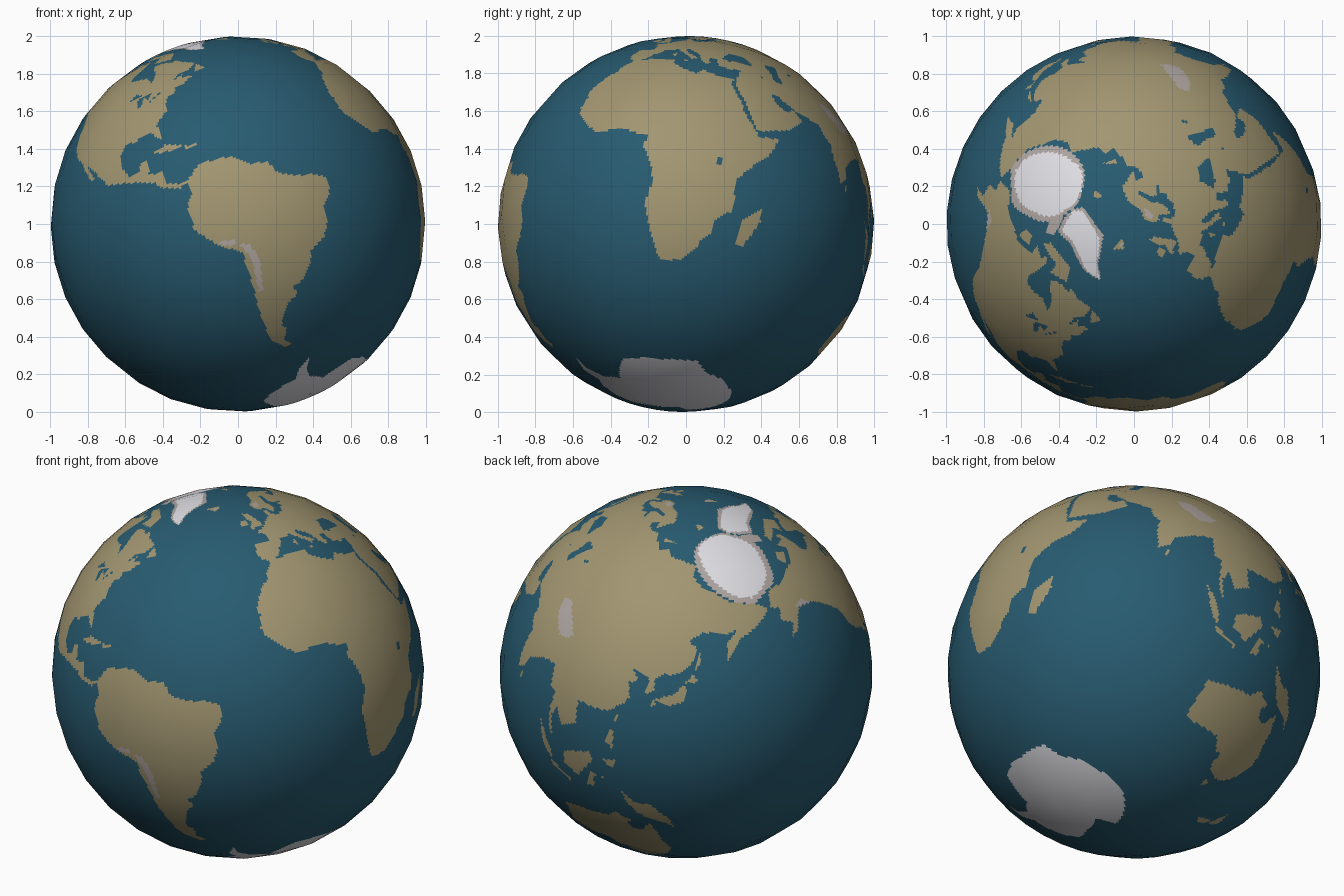
import bpy, math
from mathutils import Matrix, Vector

SEG, RING, SUB = 32, 16, 14            # low-poly ball, each facet finely divided for painting
COLS, ROWS = SEG * SUB, RING * SUB
OCEAN, LAND, ROCK, ICE = range(4)
paint = [[OCEAN] * COLS for _ in range(ROWS)]


def fill(colour, outline):
    """Scanline fill of a (longitude, latitude) outline onto the ball's faces."""
    for r in range(ROWS):
        lat = -90 + (r + 0.5) * 180 / ROWS
        xs = []
        for (x1, y1), (x2, y2) in zip(outline, outline[1:] + outline[:1]):
            if (y1 > lat) != (y2 > lat):
                xs.append(x1 + (lat - y1) * (x2 - x1) / (y2 - y1))
        xs.sort()
        for a, b in zip(xs[::2], xs[1::2]):
            first = math.ceil((a + 180) * COLS / 360 - 0.5)
            last = math.floor((b + 180) * COLS / 360 - 0.5)
            for c in range(first, last + 1):
                paint[r][c % COLS] = colour


# polar sea ice: grey fringe, then white
fill(ROCK, [(-180, 69), (-165, 71), (-146, 72), (-124, 76.5), (-100, 79), (-60, 83), (0, 84), (40, 83),
            (75, 80), (100, 78), (122, 75.5), (145, 72.5), (164, 70), (180, 69), (180, 90), (-180, 90)])
fill(ICE, [(-180, 71), (-165, 72.5), (-146, 75), (-124, 79), (-100, 81), (-60, 84), (0, 84.5), (40, 83.5),
           (75, 81), (100, 80), (122, 78), (145, 75), (164, 72), (180, 71), (180, 90), (-180, 90)])

# africa
fill(LAND, [(-6, 35.8), (3, 37), (10, 37.3), (11, 34), (15, 32.3), (20, 30.8), (22, 32.8), (29, 31),
            (34, 31.2), (32.5, 29.8), (35.5, 24), (37.3, 21), (38.5, 18), (43, 12), (44, 10.5), (51, 12),
            (48, 5), (42, -1.5), (39, -6), (40.6, -15), (35, -20), (35.3, -24), (32.7, -26), (32, -29),
            (27, -33.7), (20, -34.8), (18.3, -33), (15, -27), (12, -18), (13.7, -11), (12, -5), (9, 0),
            (9.7, 4), (6, 4.3), (1, 6), (-4, 5.2), (-8, 4.4), (-13, 8.5), (-16.7, 12.5), (-17.4, 14.7),
            (-16.3, 19), (-17, 21), (-13, 27.7), (-9.7, 30), (-9.5, 32)])
# europe
fill(LAND, [(-9, 43), (-1.5, 43.5), (-1.2, 46), (-4.7, 48.4), (-1.5, 48.8), (2, 51), (4.5, 52.5), (8.2, 54),
            (8.2, 57), (10.5, 57.5), (10, 54.5), (14, 54), (19, 54.5), (21, 57), (24, 57.5), (23.5, 59),
            (30, 60), (34, 64), (37, 64), (44, 66), (46, 68), (54, 68.5), (60, 69), (60, 40), (48, 37),
            (36, 36.7), (31, 36.5), (28, 36.8), (26.5, 39), (27, 41), (24, 40.8), (22.8, 40), (24, 38),
            (22.5, 36.5), (20, 39.5), (19, 42), (13.7, 45.3), (12.4, 44.5), (14, 42.4), (18.4, 40), (16, 38),
            (15.5, 40), (12, 42), (8.8, 44.3), (6, 43), (3.2, 43), (3, 41.8), (0, 39.5), (-2, 36.8),
            (-5.5, 36), (-9, 37), (-9.4, 39)])
# northern peninsula
fill(LAND, [(30, 60), (22.5, 60), (21.5, 62.5), (25, 65.5), (22, 65.7), (17.5, 61.5), (18.5, 59.8), (16.5, 57),
            (14.2, 55.5), (12.7, 56), (11, 59), (8, 58), (5.2, 60), (5.5, 62.3), (11, 64.5), (15, 68.5),
            (21, 70), (28, 71), (40, 67.5), (40, 66.3), (33, 66.6), (36, 63.5)])
# asia
fill(LAND, [(60, 69), (67, 69), (67, 72.5), (73, 72), (80, 73), (87, 75), (104, 77.7), (113, 74), (128, 72.5),
            (140, 72.5), (160, 69.8), (170, 69.5), (180, 69), (190, 66), (180, 63), (170, 60), (163, 58),
            (162, 56), (157, 51), (156, 57), (163, 61.5), (155, 59.3), (142, 59), (135, 54.7), (141, 53),
            (140, 48), (135, 43.5), (129.5, 42), (127.5, 39.5), (129.4, 36), (126.5, 34.5), (126.5, 37.5),
            (125, 39.7), (121.5, 39), (118, 39), (122, 37), (119.3, 35), (121.8, 31), (121, 28), (117, 23.5),
            (110, 21), (106, 20), (109, 13), (105, 8.7), (100.5, 13.3), (100, 9), (103.5, 2), (100.5, 5.5),
            (98.5, 10), (97, 16.5), (94.5, 16), (91, 22.5), (87, 21), (80.3, 15), (80, 10.5), (77.5, 8),
            (74, 15), (72.7, 20), (70, 21), (67, 25), (57, 26), (50, 30), (48, 30), (44, 36), (48, 38), (60, 40)])
# arabian peninsula
fill(LAND, [(35, 33), (36, 36.8), (44, 37.5), (48, 30.5), (48.5, 28), (51, 25), (54, 24), (56.3, 26),
            (59.8, 22.5), (55, 17.5), (45, 12.8), (43, 13), (39, 21), (35, 28), (34, 31.5)])
# north america
fill(LAND, [(-168, 66), (-162, 70), (-156, 71.2), (-141, 69.7), (-128, 70.3), (-115, 68.5), (-97, 68),
            (-95, 71.5), (-88, 68.5), (-82, 69), (-82, 67), (-87, 64.5), (-94, 61), (-94, 58.5), (-88, 56.5),
            (-82, 55), (-80, 51.3), (-78.7, 52.5), (-77, 56), (-78, 60), (-77.5, 62.4), (-70, 61), (-66, 58.7),
            (-64, 60), (-61, 56), (-56, 52.5), (-60, 50.2), (-66, 50), (-70, 47), (-64.5, 48.7), (-65, 46.5),
            (-60, 46), (-65.5, 43.5), (-70, 43.7), (-70, 41.7), (-74, 40.5), (-76, 37), (-75.5, 35.2),
            (-81, 31.5), (-80, 26.5), (-81, 25.2), (-82.7, 28), (-84, 30), (-90, 29.2), (-94.5, 29.5),
            (-97.3, 27), (-97.5, 22), (-106, 22), (-109, 25.5), (-114, 31), (-109.5, 23), (-112, 25),
            (-115, 28.5), (-117.2, 32.7), (-120.6, 34.5), (-124.3, 40.3), (-124.3, 47.5), (-130, 54.5),
            (-136, 58.5), (-147, 60.8), (-152, 59), (-158, 56), (-164, 54.6), (-158, 58.6), (-165, 61),
            (-161, 64.5)])
# central america
fill(LAND, [(-97.5, 22.5), (-95, 18.5), (-91, 18.8), (-90, 21), (-87, 21.3), (-88.3, 16), (-83.3, 15),
            (-83.5, 11), (-80, 9.2), (-77.3, 8.5), (-80, 7.5), (-85.5, 10), (-87.5, 13), (-94, 16),
            (-105, 20), (-106, 22.5)])
# south america
fill(LAND, [(-77.3, 8.5), (-72, 12), (-70, 12), (-62, 10.6), (-57, 6), (-51.5, 4.5), (-50, 0), (-44, -2.7),
            (-38, -4), (-35, -6.5), (-35, -9), (-39, -14), (-39.5, -19), (-42, -23), (-48, -26), (-49, -29),
            (-53.5, -34), (-58, -34.5), (-57, -38), (-62, -39.5), (-65, -42.5), (-67.5, -46), (-66, -48),
            (-69, -52), (-65.5, -55), (-70, -55), (-75, -50), (-74, -42), (-73, -37), (-71.5, -30),
            (-70, -18.5), (-76, -14), (-81, -6), (-80, -2.5), (-80, 1), (-77.5, 4)])
# australia and its neighbours
fill(LAND, [(113.5, -22), (114, -26.5), (115.5, -34), (118, -35), (124, -33.2), (131, -31.5), (135.5, -34.8),
            (138, -33.5), (140, -38), (146.5, -39), (150, -37.3), (153, -31), (153, -25.5), (149, -21),
            (145.5, -15), (142.5, -11), (141, -16), (139, -17.5), (135.5, -15), (137, -12.2), (131, -11.5),
            (129, -15), (122, -18)])
fill(LAND, [(131, -1), (135, -3), (141, -2.7), (147, -6), (150.5, -10.5), (146, -8.5), (143, -9), (138, -8), (133, -4)])
fill(LAND, [(144.7, -41), (148.3, -41), (147, -43.5)])
fill(LAND, [(173, -34.5), (178.4, -37.7), (175, -41.5), (174, -39)])
fill(LAND, [(172.8, -40.6), (174, -42), (170.7, -46), (166.5, -46)])
# south-east asian islands
fill(LAND, [(109, 1.5), (117, 7), (119, 5), (116, -4), (110.5, -3)])
fill(LAND, [(95.3, 5.5), (104, -2), (105.8, -6), (102, -4)])
fill(LAND, [(105, -6.5), (114.5, -7.5), (114.5, -8.6), (106, -7.6)])
fill(LAND, [(119.5, 0.8), (125, 1.3), (121, 0), (122.5, -4.5), (120, -5.5)])
fill(LAND, [(120.3, 18.5), (122, 18.3), (124, 12.8), (120.5, 14)])
fill(LAND, [(122, 7.5), (126, 9.7), (126, 6)])
fill(LAND, [(80, 9.5), (81.8, 7), (80.3, 6)])
# east asian islands
fill(LAND, [(130.5, 34), (136, 37), (140, 41.3), (142, 39.5), (140.7, 35.5), (136, 33.6)])
fill(LAND, [(140, 42), (142, 45.4), (145.3, 43.3)])
fill(LAND, [(130, 33.5), (132, 33), (130.7, 31)])
fill(LAND, [(142, 54), (144, 49), (142, 46)])
fill(LAND, [(120.2, 23), (121.7, 25.2), (121, 22)])
# african and european islands
fill(LAND, [(49.3, -12), (50.4, -15.7), (47, -25), (44, -24.5), (44.3, -17)])
fill(LAND, [(-5.5, 50), (1.4, 51.2), (0, 53.5), (-2, 57.5), (-5, 58.5), (-5, 55), (-3, 53.5), (-5, 52)])
fill(LAND, [(-10, 52), (-6, 52.3), (-6, 55), (-10, 54)])
fill(LAND, [(-24, 65.5), (-15, 66.3), (-14, 65), (-19, 63.5)])
fill(LAND, [(12.5, 38), (15.5, 38.2), (15, 36.8)])
fill(LAND, [(8.4, 41), (9.6, 42.5), (9.6, 39.2), (8.5, 39)])
# american islands
fill(LAND, [(-84.8, 22), (-80, 23), (-74.3, 20.2), (-78, 20)])
fill(LAND, [(-74, 19.8), (-68.5, 18.5), (-74, 18.2)])
fill(LAND, [(-59, 47.7), (-55.7, 51.5), (-53, 47)])
fill(LAND, [(-62, 66.5), (-68, 70), (-80, 73.7), (-89, 73), (-80, 70), (-73, 67.5), (-78, 64.5), (-66, 62)])
fill(LAND, [(-117, 70), (-115, 73), (-105, 73), (-102, 69.5)])
# arctic islands
fill(LAND, [(52, 71), (56, 73.5), (68, 77), (58, 74), (57, 70.7)])
fill(LAND, [(11, 79), (17, 76.7), (27, 80)])
fill(ROCK, [(-62, 82.5), (-90, 81.5), (-90, 76.5), (-78, 76.5)])

# inland seas and lakes
fill(OCEAN, [(47, 45), (53, 46.8), (53, 42), (54, 37), (49.5, 37.5), (49.5, 41)])
fill(OCEAN, [(28, 42), (31, 46.3), (37, 47), (41.5, 42), (35, 42), (31, 41.2)])
fill(OCEAN, [(58.5, 45), (61.5, 46.5), (60, 43.7)])
fill(OCEAN, [(31.8, 0.3), (34.2, 0.3), (33.5, -2.7), (31.8, -2.5)])
fill(OCEAN, [(-92, 46.7), (-88, 48.7), (-84.7, 46.6)])
fill(OCEAN, [(-87.8, 42), (-87.5, 45), (-85, 46), (-80.5, 45.5), (-82.5, 43), (-84, 45), (-86.3, 42)])
fill(OCEAN, [(-83, 41.7), (-79, 43.7), (-76.3, 44), (-79, 42.7)])

# high mountains
fill(ROCK, [(72, 36), (76, 38), (82, 36), (89, 33.5), (88, 31), (84, 29), (79, 31), (75, 33)])
fill(ROCK, [(-70, -15.5), (-67, -17), (-65.5, -22), (-67, -27), (-68.5, -32), (-70.5, -32), (-69, -26), (-68, -21)])
fill(ROCK, [(-76, -13), (-71, -13.5), (-71, -15.5), (-74, -14.5)])
fill(ROCK, [(-151, 62), (-140, 61.5), (-137, 58.5), (-143, 60)])
fill(ROCK, [(7, 60), (7, 62), (13, 63.5), (10, 60.5)])
fill(ROCK, [(-20, 65), (-16, 65), (-17, 64)])

# greenland: grey rim, white cap
fill(ROCK, [(-73, 78), (-60, 82), (-32, 83.6), (-12, 81.5), (-20, 75), (-22, 71), (-32, 68), (-40, 65),
            (-44, 60), (-51, 64), (-54, 69), (-57, 74)])
fill(ICE, [(-66, 78), (-55, 81), (-35, 83), (-18, 81), (-24, 75), (-27, 71), (-34, 68.3), (-41, 65),
           (-44.5, 60.5), (-50, 64), (-51, 69), (-54, 74.5)])
# southern ice continent
fill(ICE, [(-180, -78), (-160, -78), (-148, -77), (-130, -74), (-100, -73), (-75, -72), (-68, -67), (-58, -63.5),
           (-62, -68), (-61, -74), (-40, -78), (-25, -75), (-10, -71), (30, -69.5), (55, -66), (70, -68.5),
           (90, -66.5), (130, -66), (150, -68.5), (170, -71.5), (165, -77.5), (180, -78), (180, -90), (-180, -90)])


def corner(i, j):
    lon, lat = math.tau * i / SEG - math.pi, math.pi * j / RING - math.pi / 2
    return Vector((math.cos(lat) * math.cos(lon), math.cos(lat) * math.sin(lon), math.sin(lat)))


def on_facet(c, r):
    """Point on the flat facets of the low-poly ball."""
    i, j = c // SUB, min(r // SUB, RING - 1)
    u, v = c / SUB - i, r / SUB - j
    return corner(i, j).lerp(corner(i + 1, j), u).lerp(corner(i, j + 1).lerp(corner(i + 1, j + 1), u), v)


# ball, turned and tilted
turn = Matrix.Rotation(math.radians(-24.3), 3, 'Z') @ Matrix.Rotation(math.radians(-25), 3, 'Y')
local = [Vector((0, 0, -1))] + [on_facet(c, r) for r in range(1, ROWS) for c in range(COLS)] + [Vector((0, 0, 1))]
verts = [turn @ p for p in local]
idx = lambda c, r: 0 if r == 0 else len(verts) - 1 if r == ROWS else 1 + (r - 1) * COLS + c % COLS
faces, colours = [], []
for r in range(ROWS):
    for c in range(COLS):
        ring = [idx(c, r), idx(c + 1, r), idx(c + 1, r + 1), idx(c, r + 1)]
        faces.append(list(dict.fromkeys(ring)))
        colours.append(paint[r][c])

mesh = bpy.data.meshes.new("globe")
mesh.from_pydata([p + Vector((0, 0, 1)) for p in verts], [], faces)
for name, rgb in (("ocean blue", (0.021, 0.105, 0.165)), ("land tan", (0.36, 0.305, 0.165)),
                  ("mountain grey", (0.43, 0.38, 0.36)), ("ice white", (0.74, 0.74, 0.78))):
    mat = bpy.data.materials.new(name)
    mat.diffuse_color = (*rgb, 1)
    mesh.materials.append(mat)
mesh.polygons.foreach_set("material_index", colours)
mesh.polygons.foreach_set("use_smooth", [True] * len(faces))
mesh.update()
mesh.normals_split_custom_set_from_vertices([p.normalized() for p in verts])  # round shading on flat facets
globe = bpy.data.objects.new("globe", mesh)
bpy.context.collection.objects.link(globe)
